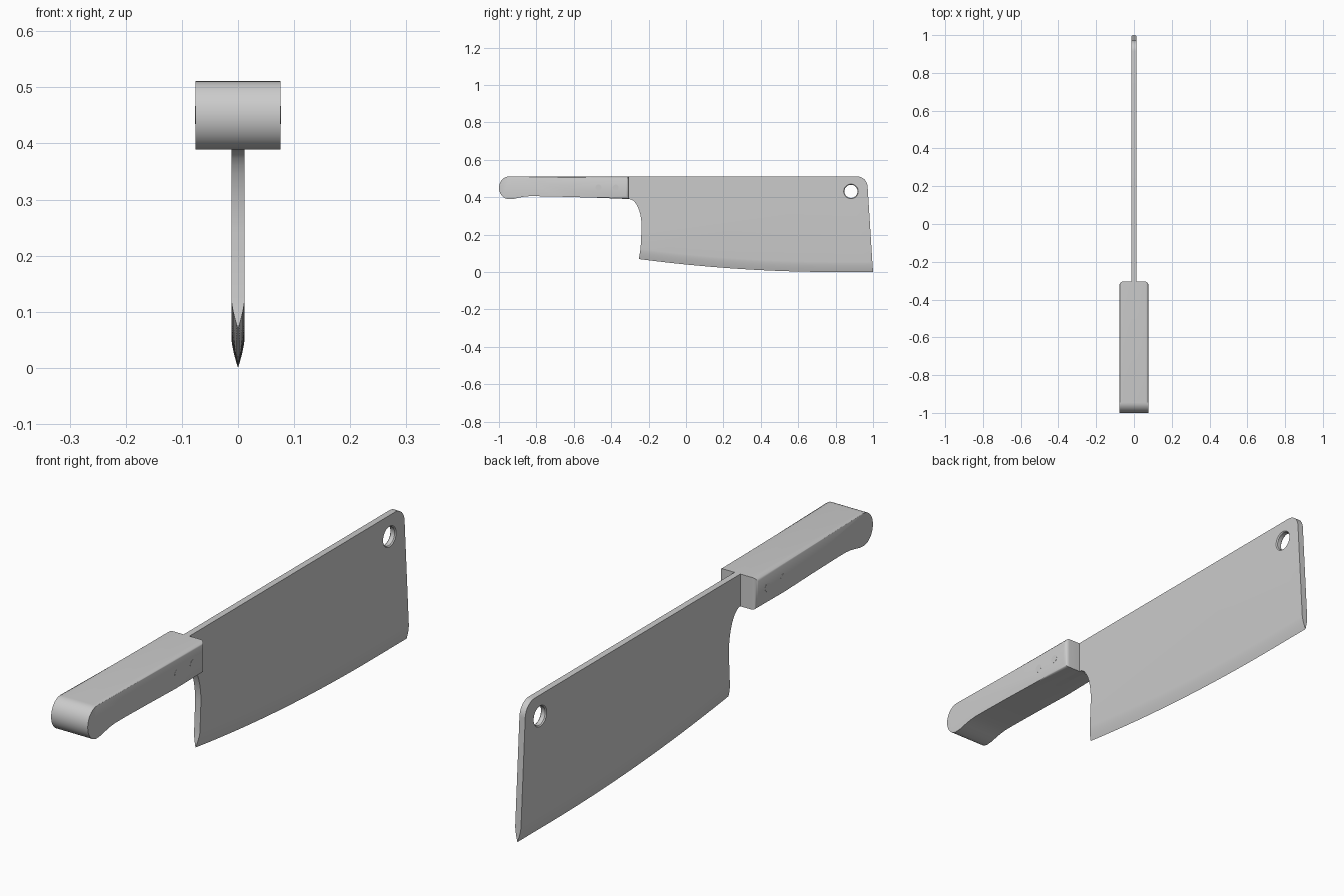
import bpy, bmesh, math

if "Cube" in bpy.data.objects:
    bpy.data.objects.remove(bpy.data.objects["Cube"])

T = 0.012          # half thickness of blade and tang
TOP = 0.511


def arc(cy, cz, ry, rz, a0, a1, n):
    return [(cy + ry * math.cos(math.radians(a0 + (a1 - a0) * i / n)),
             cz + rz * math.sin(math.radians(a0 + (a1 - a0) * i / n))) for i in range(n + 1)]


def add_object(name, bm, angle=35):
    bmesh.ops.recalc_face_normals(bm, faces=bm.faces)
    me = bpy.data.meshes.new(name)
    bm.to_mesh(me)
    bm.free()
    ob = bpy.data.objects.new(name, me)
    bpy.context.collection.objects.link(ob)
    smooth(ob, angle)
    return ob


def smooth(ob, angle):
    bpy.ops.object.select_all(action='DESELECT')
    ob.select_set(True)
    bpy.context.view_layer.objects.active = ob
    bpy.ops.object.shade_smooth_by_angle(angle=math.radians(angle))


def lathe_x(name, profile, cy, cz, n=32):
    """Closed round part along x from (x, radius) pairs."""
    bm = bmesh.new()
    rings = [[bm.verts.new((x, y, z)) for y, z in arc(cy, cz, r, r, 0, 360, n)[:-1]]
             for x, r in profile]
    for a, b in zip(rings, rings[1:]):
        for i in range(n):
            j = (i + 1) % n
            bm.faces.new((a[i], a[j], b[j], b[i]))
    bm.faces.new(rings[0])
    bm.faces.new(rings[-1])
    return add_object(name, bm)


# Shared handle outline (y, z), from top front around the pommel to bottom front
handle = ([(-0.305, TOP)] + arc(-0.945, 0.45, 0.055, TOP - 0.45, 90, 270, 20)
          + [(-0.92, 0.391), (-0.895, 0.397), (-0.87, 0.402), (-0.84, 0.405), (-0.79, 0.405),
             (-0.65, 0.402), (-0.48, 0.397), (-0.305, 0.390)])

# Blade with full tang: flat sides plus a convex ground edge
N, ROWS = 32, 5
bm = bmesh.new()


def ground_point(i, t):
    s = i / N
    y = -0.252 + 1.252 * s
    z = 0.069 * (max(0.0, 0.8 - y) / 1.05) ** 2 + 0.055 * t
    return y + t * (0.009 - 0.013 * s), z


edge = [bm.verts.new((0, *ground_point(i, 0))) for i in range(N + 1)]
spine = arc(0.915, 0.455, 0.056, TOP - 0.455, 0, 90, 10)
heel = arc(-0.305, 0.24, 0.068, 0.15, 90, 0, 10)[1:]
contour = spine + handle + heel
sides = []
for s in (1, -1):
    rows = [edge]
    for j in range(1, ROWS + 1):
        t = j / ROWS
        w = s * T * (1 - (1 - t) ** 1.5)
        rows.append([bm.verts.new((w, *ground_point(i, t))) for i in range(N + 1)])
    for a, b in zip(rows, rows[1:]):
        for i in range(N):
            bm.faces.new((a[i], a[i + 1], b[i + 1], b[i]))
    rim = [bm.verts.new((s * T, y, z)) for y, z in contour]
    bm.faces.new(rows[-1] + rim)
    sides.append((rows, [rows[-1][N]] + rim + [rows[-1][0]]))
(rows_r, rim_r), (rows_l, rim_l) = sides
for i in range(len(rim_r) - 1):
    bm.faces.new((rim_r[i], rim_r[i + 1], rim_l[i + 1], rim_l[i]))
for k in (0, N):
    bm.faces.new([r[k] for r in rows_r] + [r[k] for r in reversed(rows_l[1:])])
blade = add_object("blade", bm, 25)

# Hanging hole with a small chamfer
cutter = lathe_x("hole_cutter", [(-0.02, 0.047), (-0.008, 0.035), (0.008, 0.035), (0.02, 0.047)],
                 0.882, 0.431, 40)
cutter.hide_render = True
mod = blade.modifiers.new("hole", 'BOOLEAN')
mod.operation, mod.solver, mod.object = 'DIFFERENCE', 'EXACT', cutter
bpy.context.view_layer.objects.active = blade
while blade.modifiers[0] != mod:
    bpy.ops.object.modifier_move_up(modifier=mod.name)
bpy.ops.object.modifier_apply(modifier=mod.name)
bpy.data.objects.remove(cutter)
smooth(blade, 25)

# Handle scales with rounded outer rims
for side, s in (("right", 1), ("left", -1)):
    bm = bmesh.new()
    inner = [bm.verts.new((s * T, y, z)) for y, z in handle]
    outer = [bm.verts.new((s * 0.076, y, z)) for y, z in handle]
    bm.faces.new(inner)
    cap = bm.faces.new(outer)
    n = len(handle)
    for i in range(n):
        j = (i + 1) % n
        bm.faces.new((inner[i], inner[j], outer[j], outer[i]))
    bmesh.ops.bevel(bm, geom=list(cap.edges), offset=0.016, segments=5, profile=0.5,
                    affect='EDGES', clamp_overlap=False)
    add_object("handle_scale_" + side, bm, 40)

# Rivets through the handle
for name, y in (("rivet_back", -0.468), ("rivet_front", -0.376)):
    lathe_x(name, [(-0.0765, 0.016), (0.0765, 0.016)], y, 0.451, 24)
